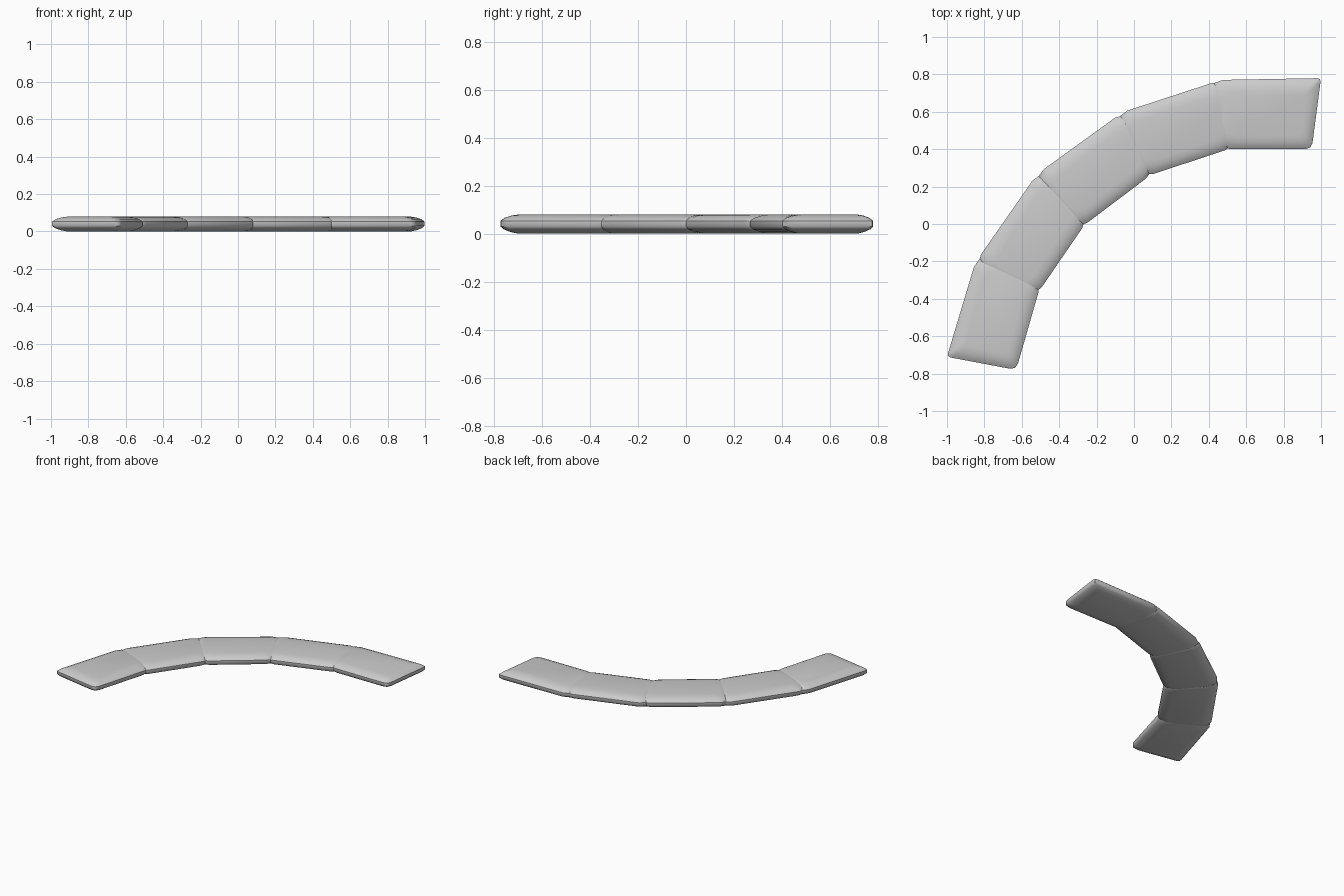
import bpy, bmesh, math
from mathutils import Vector

if "Cube" in bpy.data.objects:
    bpy.data.objects.remove(bpy.data.objects["Cube"])

# Plan corners of each slab: outer start, outer end, inner end, inner start
SLABS = [
    [(-1.00, -.71), (-.85, -.21), (-.505, -.345), (-.63, -.78)],
    [(-.83, -.18), (-.53, .25), (-.265, -.005), (-.505, -.355)],
    [(-.50, .28), (-.085, .58), (.08, .255), (-.265, -.005)],
    [(-.055, .60), (.435, .76), (.505, .40), (.08, .26)],
    [(.455, .77), (1.00, .78), (.95, .40), (.495, .40)],
]
# Rounded edge profile: height, inset
PROFILE = [(0, .08), (.007, .045), (.018, .015), (.03, 0),
           (.053, 0), (.066, .02), (.075, .05), (.08, .085)]
EXTEND = .045


def cross(a, b):
    return a.x * b.y - a.y * b.x


def inset_quad(quad, insets):
    """Move each side of a clockwise quad inwards by its own distance."""
    lines = []
    for i in range(4):
        d = (quad[(i + 1) % 4] - quad[i]).normalized()
        lines.append((quad[i] + Vector((d.y, -d.x)) * insets[i], d))
    out = []
    for i in range(4):
        (p, d), (q, e) = lines[i - 1], lines[i]
        out.append(p + d * (cross(q - p, e) / cross(d, e)))
    return out


def rounded_corners(quad, cuts):
    """Replace each corner with a short three-point curve."""
    out = []
    for i, c in enumerate(quad):
        a = c + (quad[i - 1] - c).normalized() * cuts[i]
        b = c + (quad[(i + 1) % 4] - c).normalized() * cuts[i]
        out += [a, (a + b) * .25 + c * .5, b]
    return out


def make_slab(index, corners):
    q = [Vector(c) for c in corners]
    joint_start, joint_end = index > 0, index < len(SLABS) - 1
    outer, inner = (q[1] - q[0]).normalized(), (q[2] - q[3]).normalized()
    # Joined ends run a little into the neighbouring slab
    if joint_start:
        q[0] -= outer * EXTEND
        q[3] -= inner * EXTEND
    if joint_end:
        q[1] += outer * EXTEND
        q[2] += inner * EXTEND
    cs, ce = (.065 if joint_start else .02), (.065 if joint_end else .02)
    cuts = [cs, ce, ce if joint_end else .035, cs if joint_start else .035]

    bm = bmesh.new()
    rings = []
    for z, s in PROFILE:
        insets = [s * .8, s * (.5 if joint_end else .8),
                  s * .8, s * (.5 if joint_start else .8)]
        pts = rounded_corners(inset_quad(q, insets), cuts)
        rings.append([bm.verts.new((p.x, p.y, z * (1 - .012 * (index % 2)))) for p in pts])
    for low, high in zip(rings, rings[1:]):
        n = len(low)
        for i in range(n):
            j = (i + 1) % n
            bm.faces.new((low[i], low[j], high[j], high[i]))
    bm.faces.new(rings[0])
    bm.faces.new(rings[-1])
    bmesh.ops.recalc_face_normals(bm, faces=bm.faces)
    mesh = bpy.data.meshes.new("path_slab")
    bm.to_mesh(mesh)
    bm.free()
    ob = bpy.data.objects.new(f"path_slab_{index + 1}", mesh)
    bpy.context.collection.objects.link(ob)
    bpy.context.view_layer.objects.active = ob
    bpy.ops.object.select_all(action='DESELECT')
    ob.select_set(True)
    bpy.ops.object.shade_smooth_by_angle(angle=math.radians(50))


# Five overlapping slabs form the quarter-circle
for i, corners in enumerate(SLABS):
    make_slab(i, corners)
